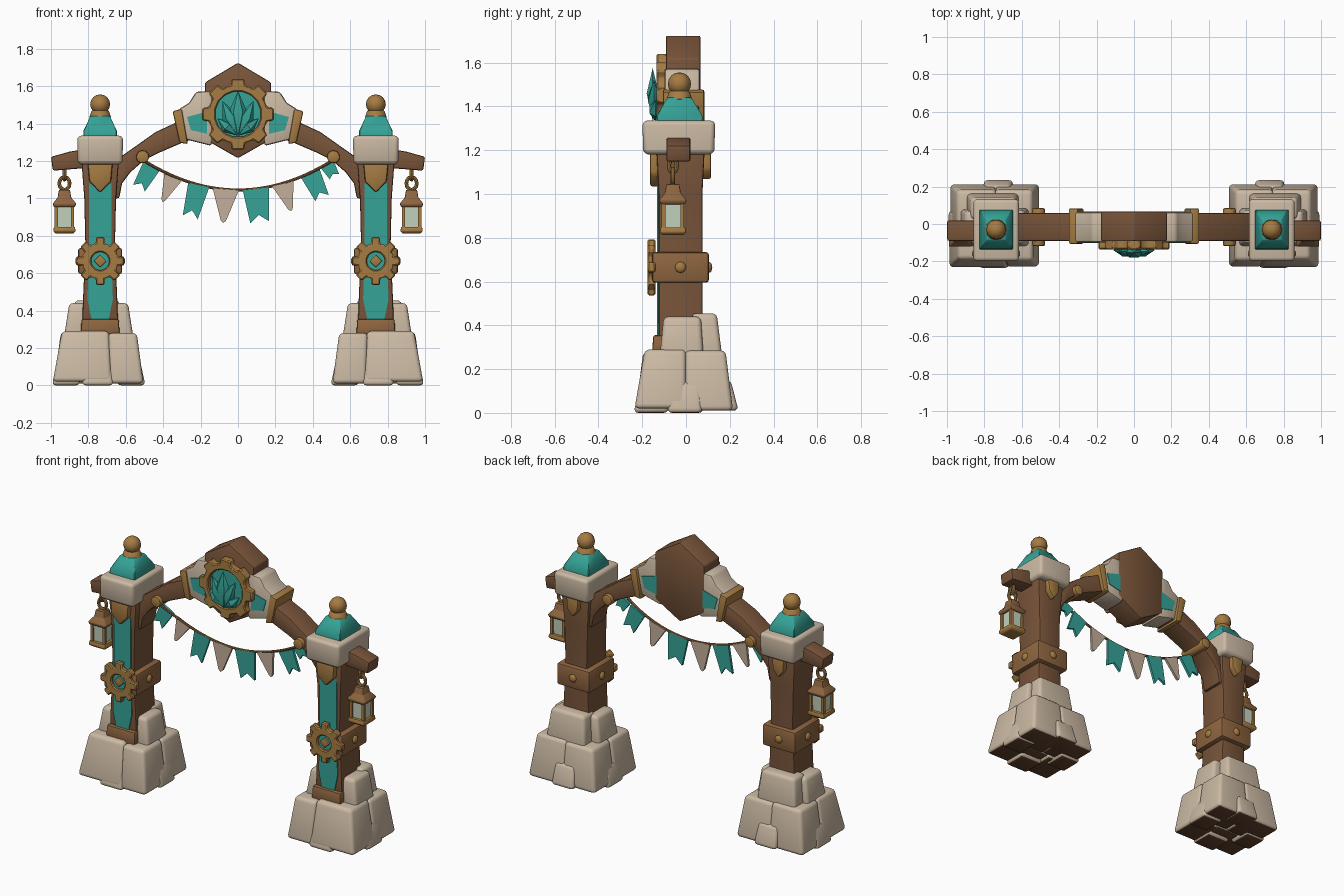
import bpy, bmesh, math
from mathutils import Vector, Matrix

if "Cube" in bpy.data.objects:
    bpy.data.objects.remove(bpy.data.objects["Cube"])


def mat(name, r, g, b):
    m = bpy.data.materials.new(name)
    m.diffuse_color = (r, g, b, 1)
    m.use_nodes = True
    m.node_tree.nodes["Principled BSDF"].inputs["Base Color"].default_value = m.diffuse_color
    return m


STONE = mat("cream stone", 0.60, 0.49, 0.37)
WOOD = mat("brown wood", 0.19, 0.09, 0.042)
DARK = mat("dark wood", 0.12, 0.055, 0.026)
TEAL = mat("teal", 0.035, 0.37, 0.31)
GOLD = mat("gold", 0.38, 0.20, 0.055)
BRONZE = mat("bronze", 0.27, 0.13, 0.05)
GLASS = mat("pale glass", 0.56, 0.66, 0.52)
CLOTH = mat("cream cloth", 0.55, 0.43, 0.32)


def finish(bm, name, m, bevel=0, seg=2):
    bmesh.ops.recalc_face_normals(bm, faces=bm.faces)
    if bevel:
        edges = [e for e in bm.edges if len(e.link_faces) == 2 and e.calc_face_angle() > 0.5]
        bmesh.ops.bevel(bm, geom=edges, offset=bevel, segments=seg, profile=0.5,
                        affect='EDGES', clamp_overlap=True)
    me = bpy.data.meshes.new(name)
    bm.to_mesh(me)
    bm.free()
    me.materials.append(m)
    ob = bpy.data.objects.new(name, me)
    bpy.context.collection.objects.link(ob)
    return ob


def rings_to_bm(rings):
    """Bridge equal-length point loops and cap both ends."""
    bm = bmesh.new()
    vs = [[bm.verts.new(p) for p in r] for r in rings]
    n = len(vs[0])
    for a, b in zip(vs, vs[1:]):
        for i in range(n):
            bm.faces.new((a[i], a[(i + 1) % n], b[(i + 1) % n], b[i]))
    bm.faces.new(vs[0])
    bm.faces.new(vs[-1])
    return bm


def loft(name, cx, cy, rings, m, bevel=0, seg=2):
    """Stack of rectangles (z, half x, half y)."""
    pts = [[(cx - a, cy - b, z), (cx + a, cy - b, z), (cx + a, cy + b, z), (cx - a, cy + b, z)]
           for z, a, b in rings]
    return finish(rings_to_bm(pts), name, m, bevel, seg)


def prism(name, pts, y0, y1, m, bevel=0):
    """Outline in x, z pushed from y0 to y1."""
    return finish(rings_to_bm([[(x, y, z) for x, z in pts] for y in (y0, y1)]), name, m, bevel)


def disc(name, x, z, r, y0, y1, m, n=16, bevel=0):
    pts = [(x + r * math.cos(2 * math.pi * i / n), z + r * math.sin(2 * math.pi * i / n)) for i in range(n)]
    return prism(name, pts, y0, y1, m, bevel)


def gear(name, cx, cz, y0, y1, root, tip, hole, n, m):
    """Toothed ring facing the front."""
    bm = bmesh.new()
    loops = []
    for y, inner in ((y0, 0), (y1, 0), (y1, 1), (y0, 1)):
        lp = []
        for i in range(n):
            for f, r in ((-.31, root), (-.22, tip), (.22, tip), (.31, root)):
                a = 2 * math.pi * (i + f) / n
                rr = hole if inner else r
                lp.append(bm.verts.new((cx + rr * math.cos(a), y, cz + rr * math.sin(a))))
        loops.append(lp)
    k = n * 4
    for j in range(4):
        a, b = loops[j], loops[(j + 1) % 4]
        for i in range(k):
            bm.faces.new((a[i], a[(i + 1) % k], b[(i + 1) % k], b[i]))
    return finish(bm, name, m, 0.006, 1)


def ball(name, x, y, z, r, m, sc=(1, 1, 1)):
    bm = bmesh.new()
    bmesh.ops.create_uvsphere(bm, u_segments=12, v_segments=8, radius=r)
    bmesh.ops.scale(bm, vec=sc, verts=bm.verts)
    bmesh.ops.translate(bm, vec=(x, y, z), verts=bm.verts)
    return finish(bm, name, m)


def tube(name, pts, r, m, closed=False):
    cu = bpy.data.curves.new(name, 'CURVE')
    cu.dimensions = '3D'
    cu.bevel_depth, cu.bevel_resolution = r, 2
    sp = cu.splines.new('POLY')
    sp.points.add(len(pts) - 1)
    for p, q in zip(sp.points, pts):
        p.co = (*q, 1)
    sp.use_cyclic_u = closed
    tmp = bpy.data.objects.new(name + "_path", cu)
    bpy.context.collection.objects.link(tmp)
    me = bpy.data.meshes.new_from_object(tmp.evaluated_get(bpy.context.evaluated_depsgraph_get()))
    bpy.data.objects.remove(tmp)
    me.materials.clear()
    me.materials.append(m)
    ob = bpy.data.objects.new(name, me)
    bpy.context.collection.objects.link(ob)


# base stones: outward range, y range, z range, top scale
STONES = [(-.07, .245, -.235, .0, .02, .29, .8), (-.24, -.06, -.23, .0, .01, .28, .85),
          (-.01, .24, -.005, .215, .01, .285, .84), (-.24, .0, -.005, .215, .015, .28, .84),
          (-.08, .09, -.24, -.08, .0, .135, .85), (-.25, -.1, -.08, .08, .0, .14, .88),
          (.1, .25, -.085, .075, .0, .145, .88), (-.1, .06, .08, .24, .01, .15, .85),
          (.05, .185, -.12, .08, .26, .44, .85), (-.185, -.05, -.12, .085, .26, .44, .85),
          (-.13, .15, .03, .165, .26, .455, .85)]
CY = -0.025

for s in (-1, 1):
    side = "left" if s < 0 else "right"
    cx = s * 0.737

    def P(pts):
        return [(s * x, z) for x, z in pts]

    for i, (u0, u1, y0, y1, z0, z1, t) in enumerate(STONES):
        a, b = (u1 - u0) / 2, (y1 - y0) / 2
        # upper faces lean toward the pillar axis
        ob = loft(f"{side}_base_stone_{i}", 0, 0, [(z0, a, b), (z1, a * t, b * t)], STONE, 0.022, 3)
        ux, uy = (u0 + u1) / 2, (y0 + y1) / 2
        for v in ob.data.vertices:
            k = (v.co.z - z0) / (z1 - z0) * (1 - t)
            v.co.x += s * (0.745 + ux) - s * ux * k
            v.co.y += uy - uy * k
        ob.data.materials.append(DARK)
        for f in ob.data.polygons:
            f.material_index = int(f.normal.z < -0.8 and f.center.z < 0.05)

    # post with its front panel
    loft(f"{side}_post", cx, CY, [(.2, .1, .1), (.45, .092, .1), (.75, .079, .1), (1.0, .085, .1),
                                  (1.2, .1, .11)], WOOD, 0.01)
    prism(f"{side}_teal_panel", [(cx + a, z) for a, z in ((-.045, .35), (.045, .35), (.068, .46), (.06, .7),
          (.06, 1.08), (-.06, 1.08), (-.06, .7), (-.068, .46))], -.132, -.12, TEAL)
    loft(f"{side}_post_foot", cx, -.1, [(.27, .104, .055), (.355, .1, .05)], BRONZE, 0.01)
    loft(f"{side}_post_band", cx, CY, [(.595, .118, .13), (.735, .118, .13)], BRONZE, 0.014)
    gear(f"{side}_post_gear", cx, .665, -.175, -.14, .098, .13, .048, 8, GOLD)
    disc(f"{side}_gear_inset", cx, .665, .05, -.159, -.15, TEAL)
    prism(f"{side}_gear_hub", [(cx + .034, .665), (cx, .699), (cx - .034, .665), (cx, .631)],
          -.172, -.15, GOLD, .004)
    ball(f"{side}_band_stud_outer", cx + s * .118, CY, .665, .025, GOLD, (.6, 1, 1))
    ball(f"{side}_band_stud_inner", cx - s * .118, CY, .665, .025, GOLD, (.6, 1, 1))
    ball(f"{side}_band_stud_back", cx, .105, .665, .025, GOLD, (1, .6, 1))

    # shields below the cap
    shield = [(cx + a, z) for a, z in ((-.068, 1.2), (.068, 1.2), (.058, 1.09), (.0, 1.03), (-.058, 1.09))]
    prism(f"{side}_front_shield", shield, -.165, -.12, GOLD, .012)
    prism(f"{side}_back_shield", [(cx + (x - cx) * .65, 1.2 + (z - 1.2) * .8) for x, z in shield],
          .06, .115, GOLD, .01)

    # cap, roof and finial
    loft(f"{side}_cap_stone", cx, -.033, [(1.18, .115, .155), (1.2, .12, .163), (1.335, .122, .166)], STONE, .022, 3)
    loft(f"{side}_cap_roof", cx, -.03, [(1.325, .09, .106), (1.36, .09, .104), (1.44, .052, .055)], TEAL, .004, 1)
    bm = bmesh.new()
    bmesh.ops.create_cone(bm, cap_ends=True, segments=12, radius1=.06, radius2=.045, depth=.045,
                          matrix=Matrix.Translation((cx, -.03, 1.45)))
    finish(bm, f"{side}_finial_collar", GOLD, .006, 1)
    ball(f"{side}_finial_ball", cx, -.03, 1.503, .053, GOLD)

    # curved arch beam
    prism(f"{side}_arch_beam", P([(.1, 1.48), (.2, 1.455), (.31, 1.415), (.44, 1.355), (.56, 1.27), (.66, 1.2),
          (.7, 1.0), (.635, 1.0), (.62, 1.08), (.575, 1.14), (.5, 1.205), (.42, 1.245), (.28, 1.305),
          (.2, 1.325), (.1, 1.335)]), -.09, .06, WOOD, .01)
    prism(f"{side}_arch_stone", P([(.14, 1.575), (.225, 1.57), (.262, 1.51), (.32, 1.475), (.28, 1.315),
          (.14, 1.28)]), -.098, .064, STONE, .014)
    inset = P([(.165, 1.465), (.272, 1.435), (.252, 1.365), (.165, 1.345)])
    prism(f"{side}_arch_inset_front", inset, -.102, -.096, TEAL)
    prism(f"{side}_arch_inset_back", inset, .062, .068, TEAL)
    prism(f"{side}_arch_band", P([(.3, 1.48), (.35, 1.465), (.312, 1.298), (.268, 1.29)]), -.106, .084, GOLD, .01)
    disc(f"{side}_bunting_peg", s * .51, 1.222, .036, -.118, .085, GOLD, 10, .01)

    # lantern arm, links and lantern
    prism(f"{side}_lantern_arm", P([(.99, 1.148), (1.0, 1.222), (.9, 1.25), (.78, 1.27), (.78, 1.165)]),
          -.09, .02, WOOD, .01)
    lx, ly = s * .928, -.06
    for k, (z, w, h) in enumerate(((1.13, .018, .03), (1.08, .028, .034))):
        ring = []
        for i in range(12):
            a = i * math.pi / 6
            d = w * math.cos(a)
            ring.append((lx + d * k, ly + d * (1 - k), z + h * math.sin(a)))
        tube(f"{side}_lantern_link_{k}", ring, .01, GOLD, True)
    loft(f"{side}_lantern_roof", lx, ly, [(.953, .056, .056), (.972, .063, .063), (1.005, .036, .036),
                                          (1.045, .03, .03)], BRONZE, .005)
    loft(f"{side}_lantern_glass", lx, ly, [(.83, .038, .038), (.96, .043, .043)], GLASS)
    loft(f"{side}_lantern_base", lx, ly, [(.812, .048, .048), (.825, .06, .06), (.848, .056, .056)], GOLD, .004)
    for i in (-1, 1):
        for j in (-1, 1):
            loft(f"{side}_lantern_post", lx + i * .043, ly + j * .043, [(.835, .009, .009), (.96, .009, .009)], GOLD)

# central hexagon with gear emblem
prism("keystone_hexagon", [(0, 1.725), (.176, 1.62), (.176, 1.315), (0, 1.215), (-.176, 1.315), (-.176, 1.62)],
      -.092, .066, WOOD, .008)
gear("emblem_gear", 0, 1.45, -.135, -.085, .16, .192, .122, 8, GOLD)
disc("emblem_disc", 0, 1.45, .125, -.108, -.08, TEAL, 24)

# crystal fan
for i, (deg, ln, w) in enumerate(((0, .24, .05), (24, .205, .042), (-24, .205, .042), (50, .145, .036), (-50, .145, .036))):
    bm = bmesh.new()
    a = bm.verts.new((0, 0, 0))
    b = bm.verts.new((0, 0, ln))
    mid = [bm.verts.new((w * math.cos(k * math.pi / 3), .032 * math.sin(k * math.pi / 3), ln * .52)) for k in range(6)]
    for k in range(6):
        bm.faces.new((a, mid[k], mid[(k + 1) % 6]))
        bm.faces.new((b, mid[k], mid[(k + 1) % 6]))
    bm.transform(Matrix.Translation((0, -.152 + .006 * abs(deg) / 25, 1.335)) @ Matrix.Rotation(math.radians(deg), 4, 'Y'))
    finish(bm, f"emblem_crystal_{i}", TEAL)


# bunting rope and flags
def rope(x):
    return 1.045 + 0.62 * x * x


YF = -.06
tube("bunting_rope", [(x / 20 * .51, YF - .03 * (abs(x) / 20) ** 4, rope(x / 20 * .51)) for x in range(-20, 21)], .008, BRONZE)
FLAGS = [(-.46, .1, .14, 1), (-.345, .105, .15, 0), (-.21, .115, .18, 1), (-.065, .14, .18, 0),
         (.095, .14, .18, 1), (.24, .12, .155, 0), (.385, .11, .15, 1), (.475, .08, .08, 1)]
for i, (x, w, h, tail) in enumerate(FLAGS):
    t = Vector((1, 1.24 * x)).normalized()
    n = Vector((t.y, -t.x))
    o = Vector((x, rope(x)))
    if tail:
        shape = ((-.5, 0), (.5, 0), (.36, 1), (0, .78), (-.36, 1))
    else:
        shape = ((-.5, 0), (.5, 0), (.1, .93), (0, 1), (-.1, .93))
    pts = [tuple(o + t * (a * w) + n * (b * h)) for a, b in shape]
    prism(f"bunting_flag_{i}", pts, YF - .008, YF + .008, TEAL if tail else CLOTH)

# smooth the rounded edges, keep the hard ones
bpy.ops.object.select_all(action='SELECT')
bpy.context.view_layer.objects.active = bpy.context.collection.objects[0]
bpy.ops.object.shade_smooth_by_angle(angle=math.radians(38))
